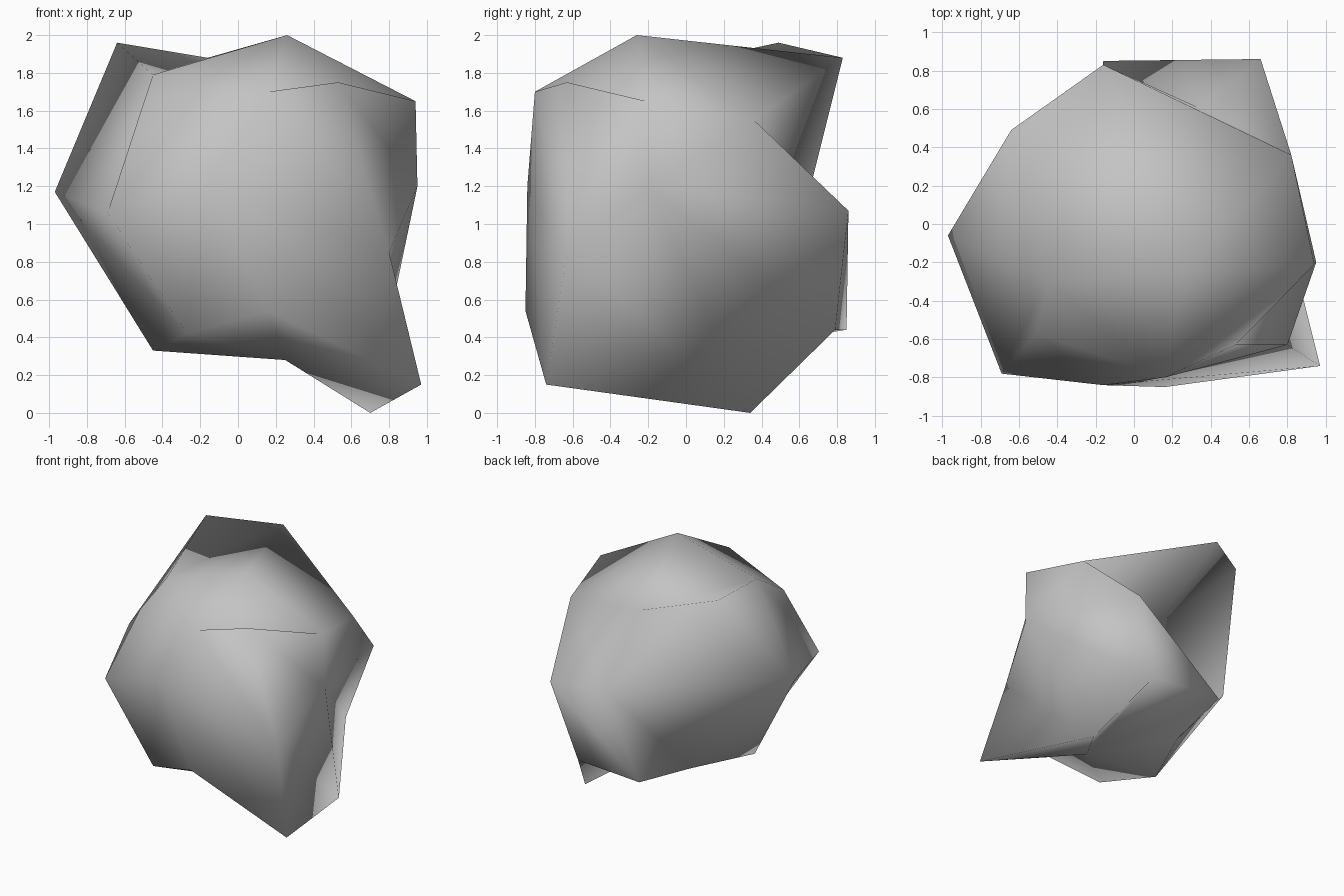
import bpy
import bmesh
from mathutils import Vector

# Remove the default cube only
default_cube = bpy.data.objects.get("Cube")
if default_cube:
    bpy.data.objects.remove(default_cube, do_unlink=True)

# Corners of the rock, each labelled by a letter
corners = {
    # crown
    "A": (-.64, .49, 1.96), "B": (.26, -.26, 2), "F": (-.16, .83, 1.88),
    "Q": (-.45, -.3, 1.79), "G": (.94, -.21, 1.65), "I": (.53, -.63, 1.75),
    "H": (.16, -.8, 1.7), "J": (.82, .36, 1.55), "X": (-.51, -.57, 1.61),
    # waist
    "C": (-.97, -.06, 1.17), "P": (-.69, -.78, 1.06), "N": (-.16, -.84, 1.2),
    "M": (.8, -.63, .85), "V": (.95, -.2, 1.2), "K": (.66, .86, 1.07),
    "W": (.33, .61, 1),
    # base
    "D": (.97, -.74, .15), "E": (.7, .34, 0), "T": (.45, .79, .44),
    "L": (-.16, .85, .44), "O": (.16, -.85, .54), "U": (-.27, -.74, .42),
    "R": (-.45, -.27, .33), "S": (.25, -.28, .28), "Y": (-.22, .27, .35),
}

# Ridges and valleys which must run along an edge
ridges = ("AC AF FB BG GV VM VE MD ME DE DO FJ JK KL ET TK QA QB QF PU "
          "PX XQ PQ GI IH HN NO OU UR ES SR RC PC JB JG JV VT WF WJ WK WL "
          "WA CW PN ND CU HB HG TL SU SD SL ST LY YR YS YC WY").split()

# Wrap a skin of triangles round the corner directions
centre = Vector((0, 0, 1))
bm = bmesh.new()
verts = {}
for label, position in corners.items():
    verts[label] = bm.verts.new((Vector(position) - centre).normalized())
bmesh.ops.convex_hull(bm, input=list(bm.verts))


def add_ridge(a, b):
    """Turn the edge that lies across two corners so that it joins them."""
    if bm.edges.get((a, b)):
        return
    for face in a.link_faces:
        across = [e for e in face.edges if a not in e.verts]
        for edge in across:
            if any(b in f.verts for f in edge.link_faces):
                bmesh.utils.edge_rotate(edge, True)
                return


for _ in range(4):
    for first, second in ridges:
        add_ridge(verts[first], verts[second])

# Move the corners out to their real places
for label, position in corners.items():
    verts[label].co = position
bmesh.ops.recalc_face_normals(bm, faces=list(bm.faces))
for face in bm.faces:
    face.smooth = True

mesh = bpy.data.meshes.new("rock")
bm.to_mesh(mesh)
bm.free()
rock = bpy.data.objects.new("rock", mesh)
bpy.context.collection.objects.link(rock)

# Plain grey stone
stone = bpy.data.materials.new("grey_stone")
stone.use_nodes = True
grey = (.55, .55, .55, 1)
stone.diffuse_color = grey
stone.node_tree.nodes["Principled BSDF"].inputs["Base Color"].default_value = grey
mesh.materials.append(stone)
